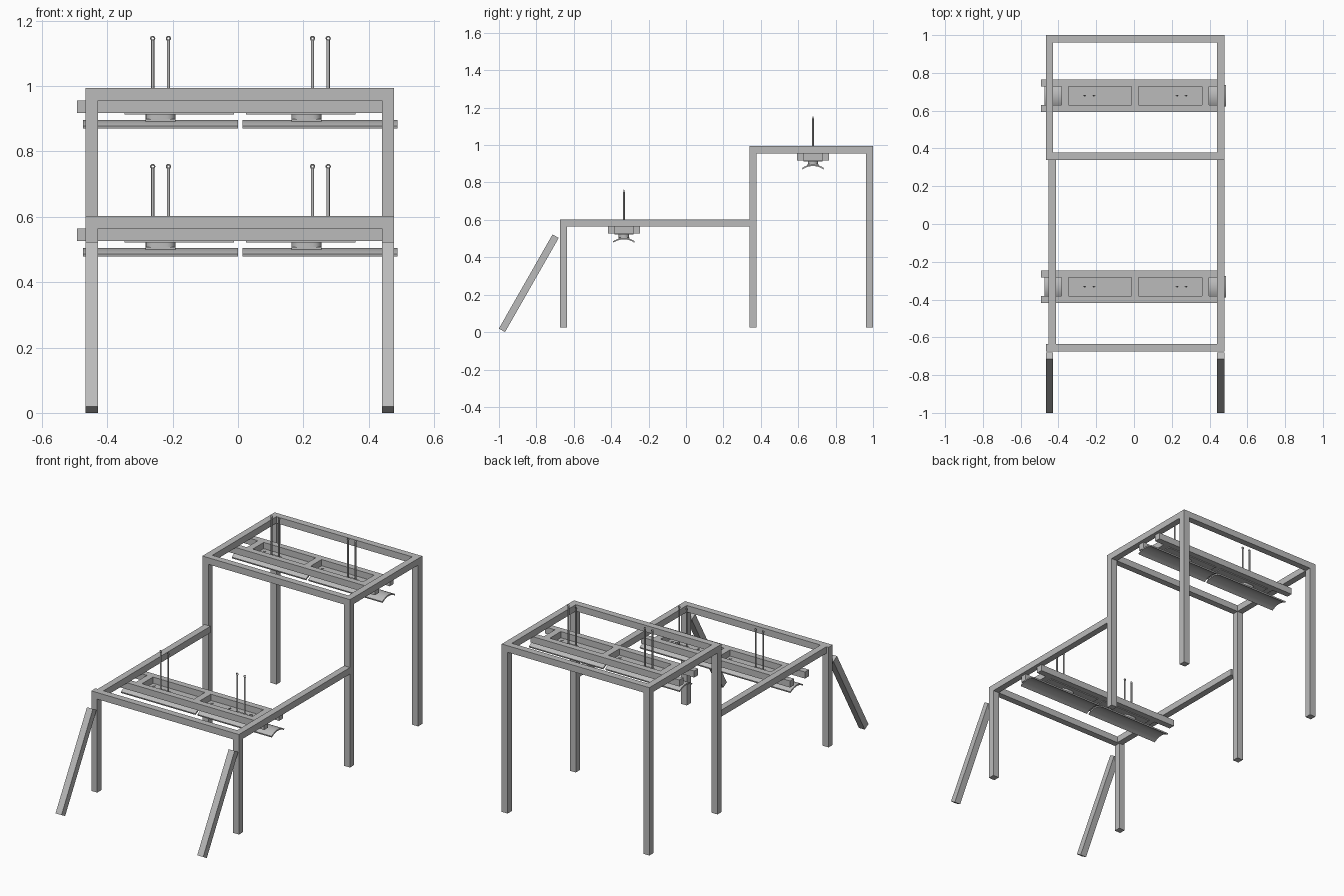
import bpy, bmesh, math
from mathutils import Matrix, Vector

cube = bpy.data.objects.get("Cube")
if cube:
    bpy.data.objects.remove(cube)

grey = bpy.data.materials.new("steel grey")
grey.use_nodes = True
colour = (0.5, 0.5, 0.5, 1)
grey.diffuse_color = colour
grey.node_tree.nodes["Principled BSDF"].inputs["Base Color"].default_value = colour


def finish(name, bm, smooth=False):
    bmesh.ops.recalc_face_normals(bm, faces=bm.faces)
    mesh = bpy.data.meshes.new(name)
    bm.to_mesh(mesh)
    bm.free()
    mesh.materials.append(grey)
    ob = bpy.data.objects.new(name, mesh)
    bpy.context.collection.objects.link(ob)
    if smooth:
        bpy.ops.object.select_all(action="DESELECT")
        ob.select_set(True)
        bpy.context.view_layer.objects.active = ob
        bpy.ops.object.shade_smooth_by_angle(angle=math.radians(35))


def box(name, x, y, z):
    """Box given by its (low, high) span on each axis."""
    bm = bmesh.new()
    spans = (x, y, z)
    centre = Vector([(a + b) / 2 for a, b in spans])
    size = Vector([b - a for a, b in spans])
    bmesh.ops.create_cube(bm, size=1, matrix=Matrix.LocRotScale(centre, None, size))
    finish(name, bm)


def prism(name, outline, offset):
    """Extrude a closed outline along an offset."""
    bm = bmesh.new()
    face = bm.faces.new([bm.verts.new(p) for p in outline])
    top = bmesh.ops.extrude_face_region(bm, geom=[face])["geom"]
    bmesh.ops.translate(bm, vec=offset, verts=[v for v in top if isinstance(v, bmesh.types.BMVert)])
    finish(name, bm, True)


def cylinder(name, centre, radius, depth):
    bm = bmesh.new()
    bmesh.ops.create_cone(bm, cap_ends=True, segments=12, radius1=radius, radius2=radius,
                          depth=depth, matrix=Matrix.Translation(centre))
    finish(name, bm, True)


def slot(name, x, y, z, half, radius, height):
    """Upright plate with rounded ends."""
    pts = []
    for side in (1, -1):
        for i in range(9):
            a = math.pi * (i / 8 - 0.5)
            pts.append((x + side * (half + radius * math.cos(a)), y + side * radius * math.sin(a), z))
    prism(name, pts, (0, 0, height))


# Square tube frame
T = 0.038
LEFT, RIGHT = (0.44, 0.478), (-0.466, -0.428)
FLOOR, LOW, HIGH = 0.024, 0.602, 0.994
FRONT, MID, BACK = -0.674, 0.34, 0.962
for side, x in (("left", LEFT), ("right", RIGHT)):
    for place, y, top in (("front", FRONT, LOW), ("middle", MID, HIGH), ("back", BACK, HIGH)):
        box(f"{place}_leg_{side}", x, (y, y + T), (FLOOR, top))
    box(f"upper_side_rail_{side}", x, (MID + T, BACK), (HIGH - T, HIGH))
    shift = 0.014 if side == "right" else 0
    box(f"lower_side_rail_{side}", (x[0] + shift, x[1] + shift), (FRONT + T, MID), (LOW - T, LOW))

    # Slanted front brace
    foot, head = Vector((0, -0.984, 0.0095)), Vector((0, -0.697, 0.513))
    along = (head - foot).normalized()
    across = Vector((0, along.z, -along.y)) * T / 2
    ends = [foot + across, foot - across, head - across, head + across]
    prism(f"front_brace_{side}", [(x[0], p.y, p.z) for p in ends], (T, 0, 0))

for name, y, top in (("lower_front_bar", FRONT, LOW), ("upper_front_bar", MID, HIGH), ("upper_back_bar", BACK, HIGH)):
    box(name, (RIGHT[1], LEFT[0]), (y, y + T), (top - T, top))


def gutter(name, x0, x1, yc, z):
    """Shallow arched sheet, open below."""
    upper, lower, n = [], [], 12
    for i in range(n + 1):
        t = 2 * i / n - 1
        arch = z - 0.018 * t * t
        upper.append((x0, yc + 0.058 * t, arch))
        lower.append((x0, yc + 0.056 * t, arch - 0.008))
    prism(name, upper + lower[::-1], (x1 - x0, 0, 0))


def hanging_unit(level, yc, top):
    base = top - T
    # Carrier ladder
    for side, dy in (("front", -0.068), ("back", 0.068)):
        box(f"{level}_carrier_rail_{side}", (-0.493, 0.46), (yc + dy - 0.018, yc + dy + 0.018), (base, top))
    for i, x in enumerate((-0.384, -0.014, 0.36)):
        box(f"{level}_cross_member_{i}", (x, x + T), (yc - 0.05, yc + 0.05), (base, top))

    bays = (("right", -0.347, -0.012, -0.237, -0.237, -0.475, 0.0),
            ("left", 0.024, 0.36, 0.252, 0.21, 0.014, 0.488))
    for side, p0, p1, rod_x, neck_x, g0, g1 in bays:
        tag = f"{level}_{side}"
        # Mounting plate and its bolts
        box(f"{tag}_mount_plate", (p0, p1), (yc - 0.051, yc + 0.051), (base - 0.005, base + 0.002))
        for i, x in enumerate((p0 + 0.024, p1 - 0.024)):
            for j, dy in enumerate((-0.025, 0.025)):
                cylinder(f"{tag}_bolt_{i}_{j}", (x, yc + dy, base + 0.003), 0.008, 0.004)
        slot(f"{tag}_rod_washer", rod_x, yc, base + 0.002, 0.026, 0.013, 0.005)

        # Neck and arched gutter
        slot(f"{tag}_neck", neck_x, yc, base - 0.024, 0.018, 0.028, 0.02)
        box(f"{tag}_neck_flange", (neck_x - 0.046, neck_x + 0.046), (yc - 0.03, yc + 0.03), (base - 0.026, base - 0.019))
        gutter(f"{tag}_gutter", g0, g1, yc, base - 0.022)

        # Pair of lifting rods with ring eyes
        for i, dx in enumerate((-0.024, 0.024)):
            eye_z = top + 0.19
            low, high = base - 0.004, eye_z - 0.005
            cylinder(f"{tag}_rod_{i}", (rod_x + dx, yc, (low + high) / 2), 0.0048, high - low)
            bpy.ops.mesh.primitive_torus_add(major_radius=0.0058, minor_radius=0.0022, major_segments=16,
                                             minor_segments=6, location=(rod_x + dx, yc, eye_z),
                                             rotation=(math.pi / 2, 0, 0))
            eye = bpy.context.object
            eye.name = f"{tag}_rod_eye_{i}"
            eye.data.materials.append(grey)
            bpy.ops.object.shade_smooth_by_angle()


hanging_unit("upper", 0.679, HIGH - T)
hanging_unit("lower", -0.332, LOW - T)

# Extra fittings on the lower left plate
plate = LOW - 2 * T + 0.002
box("lower_stop_strip", (0.165, 0.169), (-0.357, -0.307), (plate, plate + 0.006))
for i, dy in enumerate((-0.017, 0.017)):
    cylinder(f"lower_fitting_{i}", (0.305, -0.332 + dy, plate + 0.003), 0.008, 0.006)
